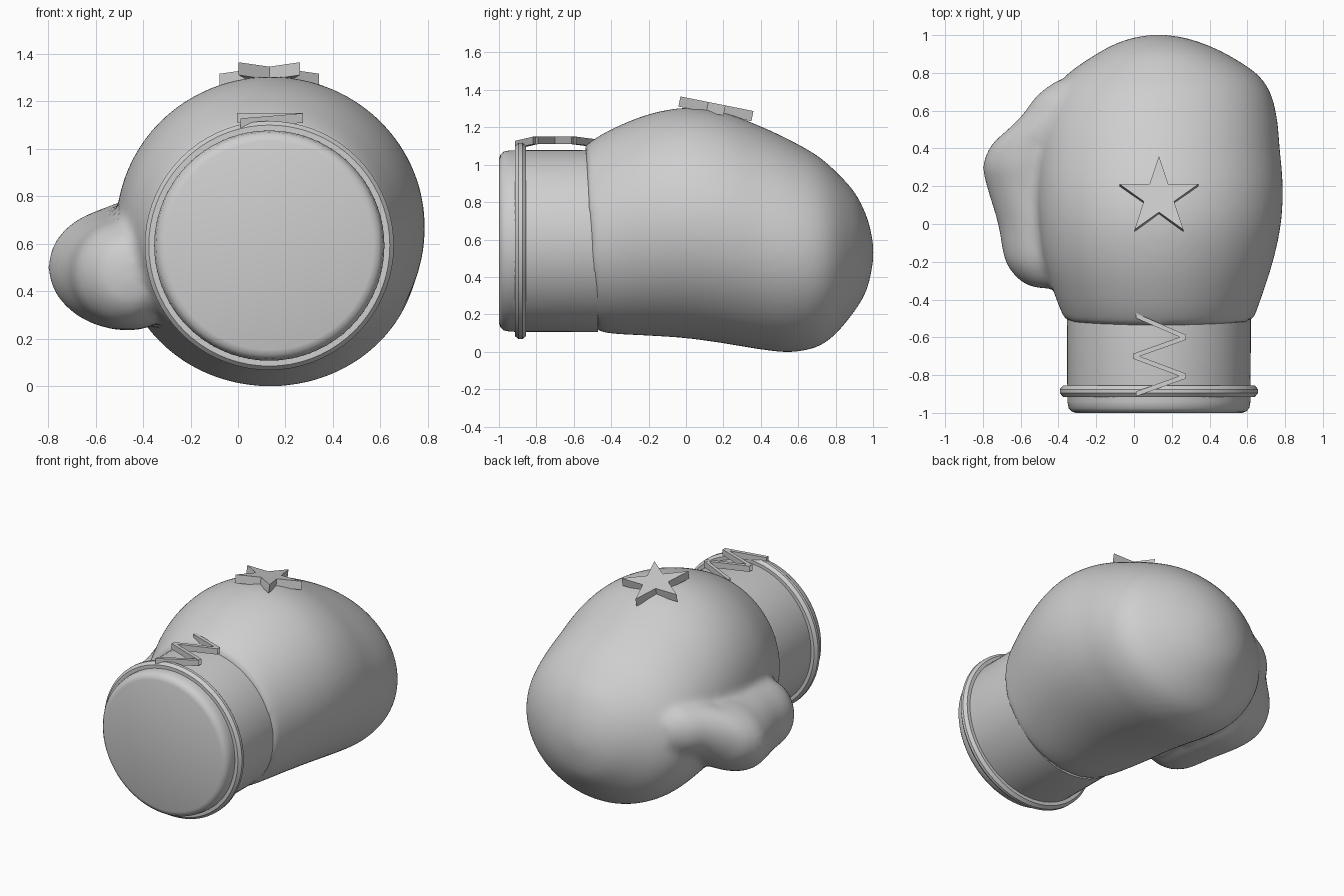
import bpy, bmesh, math
from mathutils import Vector, Matrix

old = bpy.data.objects.get("Cube")
if old:
    bpy.data.objects.remove(old)

grey = bpy.data.materials.new("plain_grey")
grey.use_nodes = True
grey.diffuse_color = (0.62, 0.62, 0.62, 1)
grey.node_tree.nodes["Principled BSDF"].inputs["Base Color"].default_value = (0.62, 0.62, 0.62, 1)


def finish(name, bm, smooth=True):
    bmesh.ops.recalc_face_normals(bm, faces=bm.faces)
    mesh = bpy.data.meshes.new(name)
    bm.to_mesh(mesh)
    bm.free()
    obj = bpy.data.objects.new(name, mesh)
    bpy.context.collection.objects.link(obj)
    mesh.materials.append(grey)
    if smooth:
        bpy.ops.object.select_all(action="DESELECT")
        obj.select_set(True)
        bpy.context.view_layer.objects.active = obj
        bpy.ops.object.shade_smooth_by_angle(angle=math.radians(35))
    return obj


def bridge(bm, rings, closed=False):
    n = len(rings[0])
    pairs = list(zip(rings, rings[1:] + rings[:1] if closed else rings[1:]))
    for a, b in pairs:
        for i in range(n):
            j = (i + 1) % n
            bm.faces.new((a[i], a[j], b[j], b[i]))
    if not closed:
        bm.faces.new(rings[0])
        bm.faces.new(rings[-1])


def refine(rows, steps=4):
    """Catmull-Rom interpolation of the loft stations."""
    pts = [Vector(r) for r in rows]
    out = []
    for i in range(len(pts) - 1):
        a, b, c, d = pts[max(i - 1, 0)], pts[i], pts[i + 1], pts[min(i + 2, len(pts) - 1)]
        for k in range(steps):
            t = k / steps
            out.append(b + (c - a) * (t / 2) + (a * 2 - b * 5 + c * 4 - d) * (t * t / 2)
                       + (b * 3 - a - c * 3 + d) * (t ** 3 / 2))
    return out + [pts[-1]]


def loft(bm, rows, slant=0.0, n=64):
    """Elliptic sections along y; each row is y, x min, x max, z min, z max."""
    rings = []
    for y, x0, x1, z0, z1 in refine(rows):
        ring = []
        for i in range(n):
            a = math.tau * i / n
            x = (x0 + x1) / 2 + (x1 - x0) / 2 * math.cos(a)
            z = (z0 + z1) / 2 + (z1 - z0) / 2 * math.sin(a)
            ring.append(bm.verts.new((x, y - slant * max(0, -y) * (z - 0.59), z)))
        rings.append(ring)
    bridge(bm, rings)


def lathe(name, profile, closed, n=72):
    """Profile of radius, y turned about the wrist axis."""
    bm = bmesh.new()
    rings = [[bm.verts.new((0.132 + r * math.cos(math.tau * i / n), y,
                            0.592 + r * math.sin(math.tau * i / n))) for i in range(n)]
             for r, y in profile]
    bridge(bm, rings, closed)
    return finish(name, bm)


# Padded hand and thumb, blended into one skin
hand = [
    (-0.51, -0.365, 0.63, 0.11, 1.10), (-0.40, -0.41, 0.67, 0.095, 1.175),
    (-0.20, -0.475, 0.735, 0.085, 1.265), (0.0, -0.505, 0.778, 0.072, 1.305),
    (0.20, -0.515, 0.788, 0.045, 1.28), (0.40, -0.508, 0.772, 0.012, 1.205),
    (0.56, -0.485, 0.757, -0.002, 1.13), (0.70, -0.43, 0.72, 0.025, 1.05),
    (0.80, -0.345, 0.645, 0.095, 0.965), (0.90, -0.20, 0.49, 0.215, 0.855),
    (0.96, -0.085, 0.355, 0.315, 0.74), (0.99, 0.015, 0.25, 0.42, 0.64),
    (1.002, 0.10, 0.16, 0.50, 0.56),
]
thumb = [
    (-0.34, -0.50, -0.40, 0.43, 0.54), (-0.31, -0.59, -0.32, 0.33, 0.62),
    (-0.20, -0.68, -0.25, 0.255, 0.69), (0.0, -0.72, -0.20, 0.235, 0.72),
    (0.20, -0.78, -0.20, 0.24, 0.73), (0.31, -0.80, -0.20, 0.265, 0.745),
    (0.42, -0.755, -0.20, 0.32, 0.76), (0.50, -0.67, -0.18, 0.38, 0.785),
    (0.58, -0.59, -0.14, 0.43, 0.80), (0.68, -0.515, -0.10, 0.46, 0.80),
    (0.76, -0.41, -0.05, 0.50, 0.76),
]
bm = bmesh.new()
loft(bm, hand, slant=0.12)
loft(bm, thumb)
glove = finish("padded_hand_and_thumb", bm)
remesh = glove.modifiers.new("blend", "REMESH")
remesh.mode = "VOXEL"
remesh.voxel_size = 0.02
remesh.use_smooth_shade = True
relax = glove.modifiers.new("relax", "SMOOTH")
relax.factor = 0.5
relax.iterations = 14

# Wrist cuff with rounded end, and the trim band around it
lathe("wrist_cuff", [(0.44, -1.0), (0.462, -0.992), (0.478, -0.975), (0.485, -0.94),
                     (0.487, -0.47)], False)
lathe("cuff_band", [(0.475, -0.915), (0.508, -0.915), (0.525, -0.895), (0.525, -0.875),
                    (0.508, -0.855), (0.475, -0.855)], True)

# Zigzag lace over the cuff
path = [(0.01, -0.90, 1.108), (0.275, -0.805, 1.13), (-0.005, -0.70, 1.13),
        (0.275, -0.60, 1.13), (0.01, -0.485, 1.115)]
bm = bmesh.new()
bridge(bm, [[bm.verts.new(Vector(p) + Vector((0, dy, dz)))
             for dy, dz in ((-0.013, -0.02), (0.013, -0.02), (0.013, 0.02), (-0.013, 0.02))]
            for p in path])
finish("zigzag_lace", bm, smooth=False)

# Raised star, tilted to follow the back of the hand
bm = bmesh.new()
layers = []
for z in (-0.055, 0):
    layers.append([bm.verts.new((r * math.sin(math.pi * i / 5), r * math.cos(math.pi * i / 5), z))
                   for i, r in enumerate([0.22, 0.084] * 5)])
bridge(bm, layers)
tilt = Matrix.Translation((0.132, 0.145, 1.33)) @ Matrix.Rotation(-math.atan(0.2), 4, "X")
bmesh.ops.transform(bm, matrix=tilt, verts=bm.verts)
finish("star_badge", bm, smooth=False)
